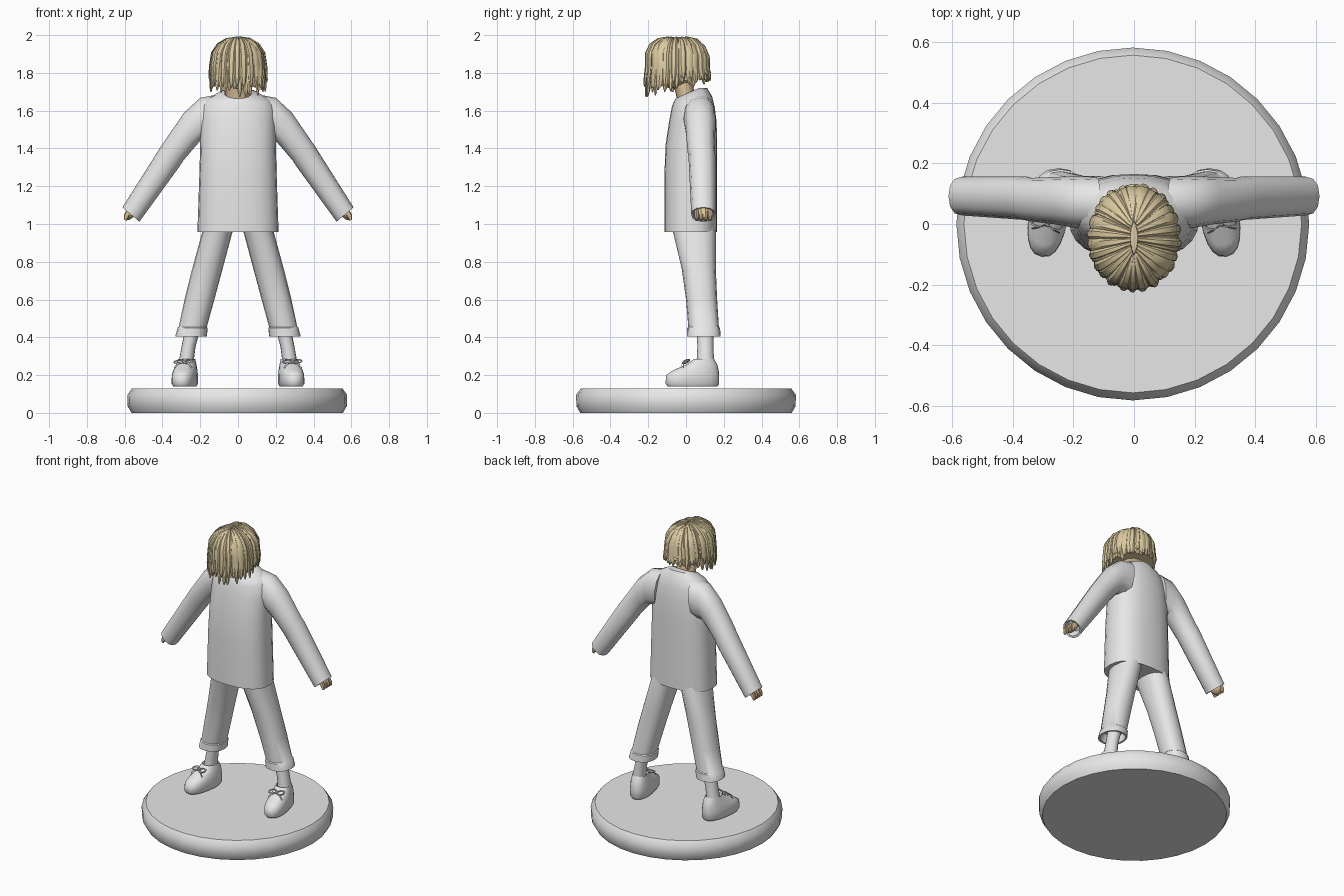
import bpy, bmesh, math, random
from mathutils import Vector, Matrix

if "Cube" in bpy.data.objects:
    bpy.data.objects.remove(bpy.data.objects["Cube"])

random.seed(4)


def material(name, rgb):
    m = bpy.data.materials.new(name)
    m.diffuse_color = (*rgb, 1)
    m.use_nodes = True
    m.node_tree.nodes["Principled BSDF"].inputs["Base Color"].default_value = m.diffuse_color
    return m


GREY = material("plain grey", (0.8, 0.8, 0.8))
HAIR = material("straw hair", (0.72, 0.60, 0.36))
SKIN = material("tan skin", (0.74, 0.56, 0.33))


def finish(name, bm, mat, angle=40):
    bmesh.ops.recalc_face_normals(bm, faces=bm.faces)
    me = bpy.data.meshes.new(name)
    bm.to_mesh(me)
    bm.free()
    me.materials.append(mat)
    me.shade_smooth()
    me.set_sharp_from_angle(angle=math.radians(angle))
    ob = bpy.data.objects.new(name, me)
    bpy.context.collection.objects.link(ob)
    return ob


def ring(c, u, v, n=16, e=2.0):
    """Superellipse of points around c spanned by half-axes u and v."""
    c, u, v = Vector(c), Vector(u), Vector(v)
    pts = []
    for i in range(n):
        a = 2 * math.pi * i / n
        ca, sa = math.cos(a), math.sin(a)
        pts.append(c + u * math.copysign(abs(ca) ** (2 / e), ca)
                   + v * math.copysign(abs(sa) ** (2 / e), sa))
    return pts


def add_loft(bm, rings):
    rows = [[bm.verts.new(p) for p in r] for r in rings]
    n = len(rows[0])
    for a, b in zip(rows, rows[1:]):
        for i in range(n):
            j = (i + 1) % n
            bm.faces.new((a[i], a[j], b[j], b[i]))
    bm.faces.new(rows[0])
    bm.faces.new(rows[-1])


def loft(name, rings, mat, angle=40):
    bm = bmesh.new()
    add_loft(bm, rings)
    return finish(name, bm, mat, angle)


def level(z, x, hx, y0, y1, tilt=0.0, n=16, e=2.0):
    """Horizontal ring, optionally rising towards the back."""
    hy = (y1 - y0) / 2
    return ring((x, (y0 + y1) / 2, z), (hx, 0, 0), (0, hy, tilt * hy), n, e)


def ellipsoid(name, c, r, mat, rot=0):
    bm = bmesh.new()
    bmesh.ops.create_uvsphere(bm, u_segments=16, v_segments=10, radius=1)
    bm.transform(Matrix.Translation(c) @ Matrix.Rotation(rot, 4, 'Y')
                 @ Matrix.Diagonal((*r, 1)))
    return finish(name, bm, mat, 60)


# Round display base with bulging rim
loft("base", [ring((-0.004, 0, z), (r, 0, 0), (0, r, 0), 32) for z, r in
              ((0, 0.56), (0.035, 0.58), (0.095, 0.582), (0.13, 0.557))], GREY, 50)

# Loose tunic body
loft("tunic", [
    level(0.958, 0, 0.215, -0.115, 0.165, n=24, e=2.5),
    level(1.25, 0, 0.205, -0.115, 0.165, n=24, e=2.5),
    level(1.42, 0, 0.20, -0.108, 0.165, n=24, e=2.4),
    level(1.54, 0, 0.20, -0.09, 0.162, n=24, e=2.2),
    level(1.62, 0, 0.195, -0.075, 0.152, n=24),
    level(1.66, 0, 0.165, -0.066, 0.138, 0.15, n=24),
    level(1.69, 0, 0.105, -0.058, 0.112, 0.35, n=24),
    level(1.692, 0, 0.072, -0.056, 0.07, 0.45, n=24),
    level(1.67, 0, 0.06, -0.045, 0.055, 0.4, n=24)], GREY)

# Neck and head
loft("neck", [level(1.62, 0, 0.065, -0.04, 0.055), level(1.70, 0, 0.064, -0.056, 0.045),
              level(1.80, 0, 0.066, -0.09, 0.02)], SKIN)
ellipsoid("head", (0, -0.055, 1.83), (0.115, 0.125, 0.115), SKIN)

# Sleeve sections: outer x, z, inner x, z, centre y, half depth
SLEEVE = ((0.11, 1.685, 0.14, 1.44, 0.07, 0.085),
          (0.20, 1.668, 0.20, 1.44, 0.073, 0.085),
          (0.285, 1.59, 0.235, 1.40, 0.077, 0.078),
          (0.395, 1.43, 0.29, 1.335, 0.08, 0.072),
          (0.412, 1.405, 0.30, 1.318, 0.085, 0.072),
          (0.612, 1.088, 0.522, 1.012, 0.092, 0.064),
          (0.602, 1.085, 0.532, 1.022, 0.092, 0.054),
          (0.570, 1.120, 0.510, 1.065, 0.092, 0.05))

# Trouser sections: z, inner x, outer x, front y, back y
LEG = ((1.05, 0.005, 0.165, -0.085, 0.14), (0.955, 0.03, 0.19, -0.068, 0.158),
       (0.76, 0.082, 0.243, -0.022, 0.158), (0.60, 0.125, 0.283, 0.0, 0.165),
       (0.455, 0.165, 0.314, 0.012, 0.174), (0.45, 0.16, 0.32, 0.006, 0.18),
       (0.405, 0.165, 0.332, 0.004, 0.184), (0.405, 0.177, 0.32, 0.016, 0.172),
       (0.46, 0.175, 0.30, 0.025, 0.165))

# Shoe sections: z, half width, toe y, heel y
SHOE = ((0.14, 0.056, -0.098, 0.168), (0.155, 0.065, -0.11, 0.178),
        (0.20, 0.064, -0.106, 0.178), (0.225, 0.06, -0.07, 0.175),
        (0.255, 0.052, 0.0, 0.168), (0.286, 0.044, 0.045, 0.15),
        (0.272, 0.036, 0.055, 0.14))

for s, side in ((-1, "right"), (1, "left")):
    loft(side + "_sleeve", [
        ring((s * (a + c) / 2, y, (b + d) / 2),
             (s * (a - c) / 2, 0, (b - d) / 2), (0, h, 0), 12, 2.3)
        for a, b, c, d, y, h in SLEEVE], GREY)

    # Hand peeking out of the cuff, with short fingers
    ellipsoid(side + "_palm", (s * 0.567, 0.092, 1.062), (0.024, 0.045, 0.045),
              SKIN, -s * 0.5)
    bm = bmesh.new()
    for i in range(4):
        y = 0.056 + i * 0.024
        add_loft(bm, [ring((s * x, y, z), (s * r, 0, r * 0.6), (0, r, 0), 8)
                      for x, z, r in ((0.572, 1.075, 0.012), (0.592, 1.04, 0.012),
                                      (0.597, 1.02, 0.007))])
    finish(side + "_fingers", bm, SKIN)

    loft(side + "_trouser_leg", [
        level(z, s * (a + b) / 2, (b - a) / 2, y0, y1,
              n=16, e=2.3) for z, a, b, y0, y1 in LEG], GREY)
    loft(side + "_ankle", [level(0.48, s * 0.232, 0.042, 0.055, 0.145),
                           level(0.35, s * 0.262, 0.037, 0.06, 0.145),
                           level(0.25, s * 0.277, 0.04, 0.055, 0.15)], GREY)

    # Shoe turned slightly outward, with a lace bow
    turn = Matrix.Translation((s * 0.287, 0, 0)) @ Matrix.Rotation(s * 0.16, 4, 'Z')
    turn = turn @ Matrix.Translation((0, -0.03, 0))
    shoe = loft(side + "_shoe", [level(z, 0, w, y0 + 0.03, y1 + 0.03, n=20, e=2.4)
                                 for z, w, y0, y1 in SHOE], GREY, 50)
    bm = bmesh.new()
    for k in (-1, 1):
        loop = ring((k * 0.027, 0.03, 0.272), (0.025, 0, 0.004), (0, 0.014, 0.008), 10)
        for i, p in enumerate(loop):
            q = loop[(i + 1) % 10]
            add_loft(bm, [ring(w, (0.004, 0.003, 0), (0, 0, 0.004), 5) for w in (p, q)])
        add_loft(bm, [ring(w, (0.004, 0, 0), (0, 0.002, 0.004), 5) for w in
                      ((0, 0.03, 0.27), (k * 0.03, 0.012, 0.26), (k * 0.045, 0.008, 0.24))])
    add_loft(bm, [ring((x, 0.03, 0.27), (0, 0.008, 0), (0, 0, 0.008), 8)
                  for x in (-0.007, 0.007)])
    bow = finish(side + "_lace_bow", bm, GREY)
    for ob in (shoe, bow):
        ob.data.transform(turn)

# Hair: a dome that hangs straight below its widest line
CY, RX, RY, RIM = -0.045, 0.143, 0.162, 1.84


def hair_point(a, t, scale=1.0, drop=0.0):
    """t 0..1 sweeps from the parting to the rim, t 1..2 hangs down to the tip."""
    ca, sa = math.cos(a), math.sin(a)
    part = 0.45 * RY * sa * (1 - min(t, 1))
    th = min(t, 1) * math.pi / 2
    r = math.sin(th) ** 0.9 * scale
    x, y = RX * ca * r, CY + RY * sa * r + part * 0.6
    z = RIM + 0.145 * scale * math.cos(th) ** 0.85 - 0.25 * max(0, y - 0.02) * math.sin(th)
    if t > 1:
        tip = 1.735 + 0.2 * y + drop
        z += (tip - z) * (t - 1)
        x *= 1 + 0.04 * (t - 1)
        y += 0.012 * sa * (t - 1)
    return Vector((x, y, z))


# Solid layer beneath the strands
STEPS = 40
loft("hair_cap", [[hair_point(2 * math.pi * i / STEPS, t, 0.96, 0.025) for i in range(STEPS)]
                  for t in (0.08, 0.25, 0.45, 0.65, 0.85, 1, 1.5, 2)], HAIR, 60)

# Overlapping tapered strands
bm = bmesh.new()
for layer, count in ((0, 34), (1, 26)):
    for i in range(count):
        a = 2 * math.pi * (i + 0.5 * layer + random.uniform(-0.25, 0.25)) / count
        scale = 0.98 + 0.035 * layer + random.uniform(-0.02, 0.015)
        drop = random.uniform(-0.025, 0.02) + 0.02 * layer
        width = random.uniform(0.016, 0.022)
        rings = []
        for t, w in ((0.04, 0.35), (0.25, 0.7), (0.5, 0.95), (0.75, 1.1),
                     (1, 1.1), (1.5, 0.9), (1.85, 0.6), (2, 0.15)):
            c = hair_point(a, t, scale, drop)
            along = (hair_point(a, t + 0.03, scale, drop)
                     - hair_point(a, t - 0.03, scale, drop)).normalized()
            across = Vector((-math.sin(a), math.cos(a), 0))
            across = (across - along * across.dot(along)).normalized()
            rings.append(ring(c, across * width * w,
                              across.cross(along) * 0.009 * min(w + 0.2, 1), 6))
        add_loft(bm, rings)
finish("hair_strands", bm, HAIR, 35)
